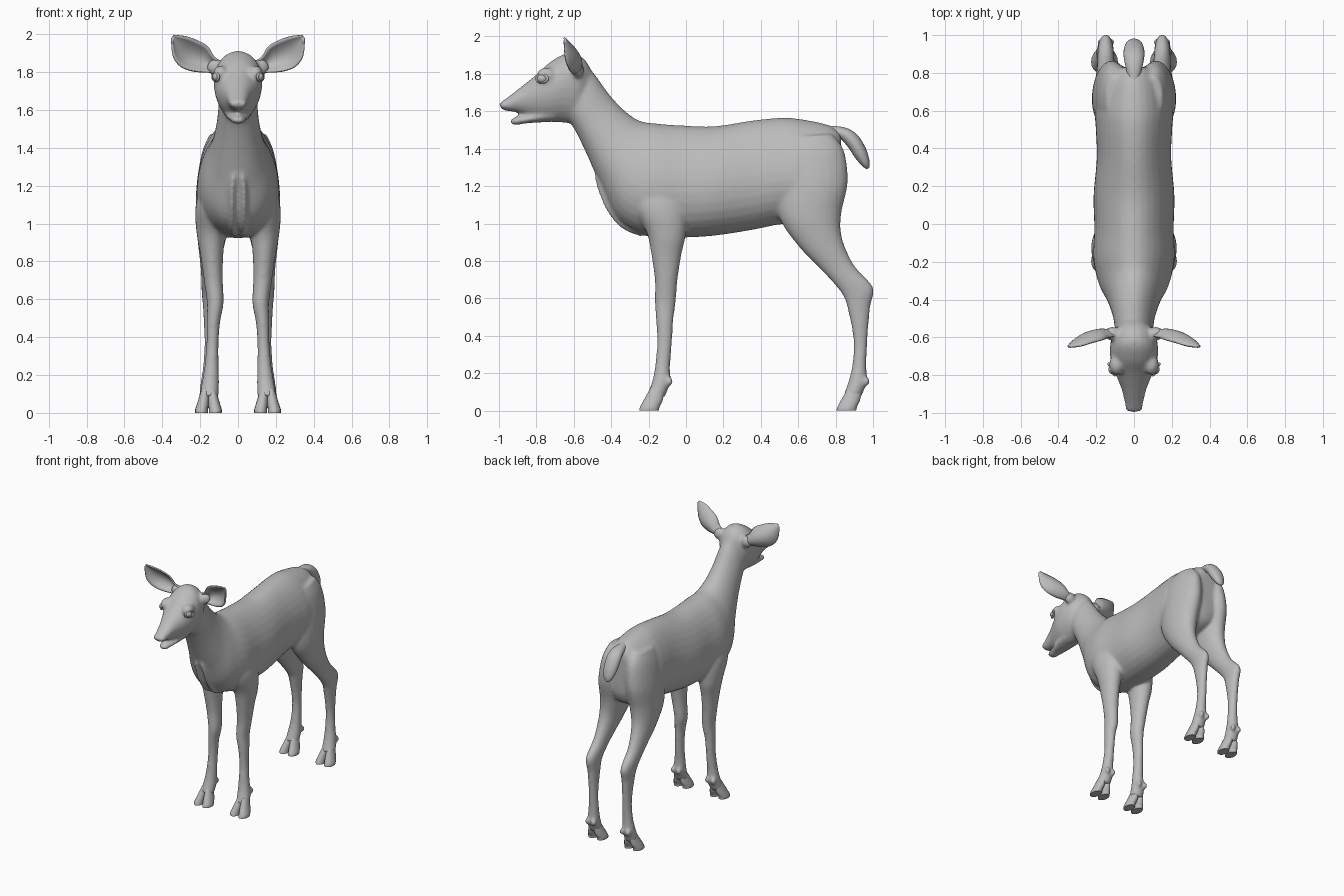
import bpy, bmesh, math
from mathutils import Vector

coat = bpy.data.materials.new("grey coat")
coat.diffuse_color = (0.5, 0.5, 0.5, 1)


def finish(name, bm, angle=None):
    me = bpy.data.meshes.new(name)
    bm.to_mesh(me)
    bm.free()
    me.materials.append(coat)
    ob = bpy.data.objects.new(name, me)
    bpy.context.collection.objects.link(ob)
    bpy.context.view_layer.objects.active = ob
    ob.select_set(True)
    if angle:
        bpy.ops.object.shade_smooth_by_angle(angle=math.radians(angle))
    else:
        bpy.ops.object.shade_smooth()
    ob.select_set(False)
    return ob


def spline(rows, steps):
    """Catmull-Rom resampling of tuples."""
    pts = [rows[0]] + list(rows) + [rows[-1]]
    out = []
    for i in range(1, len(pts) - 2):
        for s in range(steps):
            t = s / steps
            out.append([0.5 * (2 * b + (c - a) * t + (2 * a - 5 * b + 4 * c - d) * t * t
                               + (3 * b - a - 3 * c + d) * t ** 3)
                        for a, b, c, d in zip(*pts[i - 1:i + 3])])
    return out + [list(rows[-1])]


def loft(bm, rows, side=1, egg=0.0, steps=5, n=24):
    """Rows: y, z of one edge; y, z of the opposite edge; centre x; half width."""
    rings = []
    for y1, z1, y2, z2, x, w in spline(rows, steps):
        ring = []
        for k in range(n):
            c, s = math.cos(2 * math.pi * k / n), math.sin(2 * math.pi * k / n)
            ring.append(bm.verts.new((side * (x + w * s * (1 - egg * c)),
                                      (y1 + y2) / 2 + (y1 - y2) / 2 * c,
                                      (z1 + z2) / 2 + (z1 - z2) / 2 * c)))
        rings.append(ring)
    faces = [bm.faces.new(rings[0]), bm.faces.new(rings[-1])]
    for a, b in zip(rings, rings[1:]):
        for k in range(n):
            faces.append(bm.faces.new((a[k], a[(k + 1) % n], b[(k + 1) % n], b[k])))
    bmesh.ops.recalc_face_normals(bm, faces=faces)


def ball(bm, pos, size):
    vs = bmesh.ops.create_uvsphere(bm, u_segments=20, v_segments=12, radius=1)["verts"]
    for v in vs:
        v.co = Vector(pos) + Vector(a * b for a, b in zip(v.co, size))


body = bmesh.new()
# Trunk and neck
loft(body, [(.83, 1.43, .83, 1.2, 0, .05), (.82, 1.49, .82, 1.12, 0, .12),
            (.75, 1.53, .77, 1.05, 0, .175), (.6, 1.56, .62, 1.0, 0, .205),
            (.5, 1.565, .5, .995, 0, .2), (.35, 1.55, .35, .965, 0, .195),
            (.15, 1.52, .15, .935, 0, .212), (-.03, 1.525, -.02, .925, 0, .208),
            (-.16, 1.535, -.2, .93, 0, .213), (-.25, 1.55, -.36, 1.01, 0, .185),
            (-.33, 1.605, -.455, 1.2, 0, .14), (-.41, 1.69, -.535, 1.38, 0, .112),
            (-.49, 1.80, -.6, 1.51, 0, .1), (-.56, 1.87, -.64, 1.56, 0, .09)], egg=.15, n=32)
# Head
loft(body, [(-.50, 1.81, -.53, 1.62, 0, .05), (-.55, 1.885, -.585, 1.54, 0, .105),
            (-.63, 1.912, -.66, 1.54, 0, .126), (-.72, 1.868, -.73, 1.545, 0, .122),
            (-.79, 1.805, -.81, 1.56, 0, .095), (-.87, 1.74, -.875, 1.585, 0, .066),
            (-.94, 1.685, -.92, 1.597, 0, .052), (-.985, 1.652, -.965, 1.603, 0, .04),
            (-1.0, 1.635, -.985, 1.612, 0, .02)], egg=-.12)
# Lower jaw
loft(body, [(-.70, 1.63, -.70, 1.545, 0, .075), (-.79, 1.6, -.79, 1.54, 0, .065),
            (-.86, 1.575, -.86, 1.535, 0, .05), (-.91, 1.57, -.91, 1.526, 0, .038),
            (-.937, 1.555, -.937, 1.535, 0, .022)])
for s in (1, -1):
    # Hind leg
    loft(body, [(.55, 1.46, .78, 1.48, .1, .05), (.48, 1.36, .845, 1.39, .105, .085),
                (.48, 1.2, .865, 1.22, .118, .1), (.50, 1.03, .83, 1.05, .128, .095),
                (.60, .88, .835, .92, .14, .072), (.725, .75, .90, .775, .147, .05),
                (.83, .63, 1.0, .66, .15, .042), (.865, .54, .985, .55, .147, .037),
                (.895, .38, .97, .38, .145, .032), (.89, .25, .965, .25, .147, .037),
                (.87, .16, .965, .15, .152, .046), (.845, .09, .935, .07, .156, .05)], s)
    # Front leg
    loft(body, [(-.3, 1.3, -.05, 1.3, .11, .06), (-.28, 1.1, 0, 1.1, .138, .085),
                (-.21, .95, 0, .95, .142, .077), (-.185, .83, -.025, .83, .138, .06),
                (-.167, .7, -.045, .7, .13, .05), (-.167, .58, -.055, .58, .12, .044),
                (-.16, .48, -.068, .48, .13, .036), (-.155, .36, -.075, .36, .135, .032),
                (-.165, .24, -.085, .24, .14, .038), (-.18, .16, -.085, .15, .146, .046),
                (-.205, .09, -.115, .07, .154, .05)], s)
    # Dew claws
    for y in (-.088, .965):
        for x in (.122, .175):
            ball(body, (s * x, y, .155), (.018, .018, .025))
    # Brisket fold
    loft(body, [(-.49, 1.27, -.45, 1.24, .018, .012), (-.478, 1.2, -.42, 1.2, .03, .016),
                (-.425, 1.07, -.36, 1.08, .032, .018), (-.345, .975, -.3, 1.02, .03, .018),
                (-.24, .928, -.22, .97, .02, .015)], s)
    # Brow, nostril wing
    ball(body, (s * .092, -.745, 1.79), (.04, .055, .045))
    ball(body, (s * .028, -.972, 1.632), (.018, .024, .018))
    # Ear root
    ball(body, (s * .115, -.58, 1.825), (.05, .035, .045))
fawn = finish("body", body)
rm = fawn.modifiers.new("blend", "REMESH")
rm.mode = "VOXEL"
rm.voxel_size = .0105
rm.use_smooth_shade = True
sm = fawn.modifiers.new("soften", "SMOOTH")
sm.factor, sm.iterations = .5, 7

# Tail
bm = bmesh.new()
loft(bm, [(.74, 1.525, .76, 1.46, 0, .025), (.85, 1.513, .82, 1.455, 0, .045),
          (.915, 1.475, .865, 1.41, 0, .055), (.96, 1.405, .905, 1.35, 0, .052),
          (.98, 1.34, .945, 1.305, 0, .036), (.98, 1.30, .968, 1.29, 0, .012)])
finish("tail", bm)

for s, label in ((1, "left"), (-1, "right")):
    # Cloven hooves
    for dy, end in ((0, "front"), (1.055, "hind")):
        bm = bmesh.new()
        for top, low in ((.138, .12), (.172, .192)):
            loft(bm, [(-.185 + dy, .13, -.115 + dy, .11, top, .022),
                      (-.218 + dy, .07, -.125 + dy, .055, (top + low) / 2, .03),
                      (-.245 + dy, .02, -.142 + dy, .018, low, .034),
                      (-.25 + dy, 0, -.145 + dy, 0, low, .034)], s, n=16)
        finish(f"{end}_hoof_{label}", bm, 40)

    # Cupped ear
    bm = bmesh.new()
    across = Vector((-.5, 0, .86))
    grid = []
    for x, y, z, w, cup in spline([(.10, -.572, 1.825, .03, .02), (.15, -.56, 1.84, .045, .04),
                                   (.2, -.562, 1.87, .074, .05), (.26, -.582, 1.898, .08, .045),
                                   (.31, -.615, 1.935, .06, .03), (.345, -.648, 1.985, .01, .004)], 4):
        row = []
        for k in range(11):
            v = k / 5 - 1
            p = Vector((x, y - cup * v * v, z)) + across * w * v
            row.append(bm.verts.new((s * p.x, p.y, p.z)))
        grid.append(row)
    for a, b in zip(grid, grid[1:]):
        for k in range(10):
            bm.faces.new((a[k], a[k + 1], b[k + 1], b[k]))
    bmesh.ops.recalc_face_normals(bm, faces=bm.faces)
    ear = finish(f"ear_{label}", bm)
    so = ear.modifiers.new("thickness", "SOLIDIFY")
    so.thickness, so.offset = .01, 0

    # Eye
    bm = bmesh.new()
    ball(bm, (s * .113, -.768, 1.775), (.022, .028, .024))
    finish(f"eye_{label}", bm)

    # Eyelids
    bpy.ops.mesh.primitive_torus_add(major_segments=28, minor_segments=8,
                                     major_radius=.027, minor_radius=.007,
                                     location=(s * .118, -.77, 1.775),
                                     rotation=(0, math.radians(90), math.radians(-s * 28)))
    lid = bpy.context.object
    lid.name = f"eyelids_{label}"
    lid.scale = (.8, 1.2, 1)
    lid.data.materials.append(coat)
    bpy.ops.object.shade_smooth()
    lid.select_set(False)
